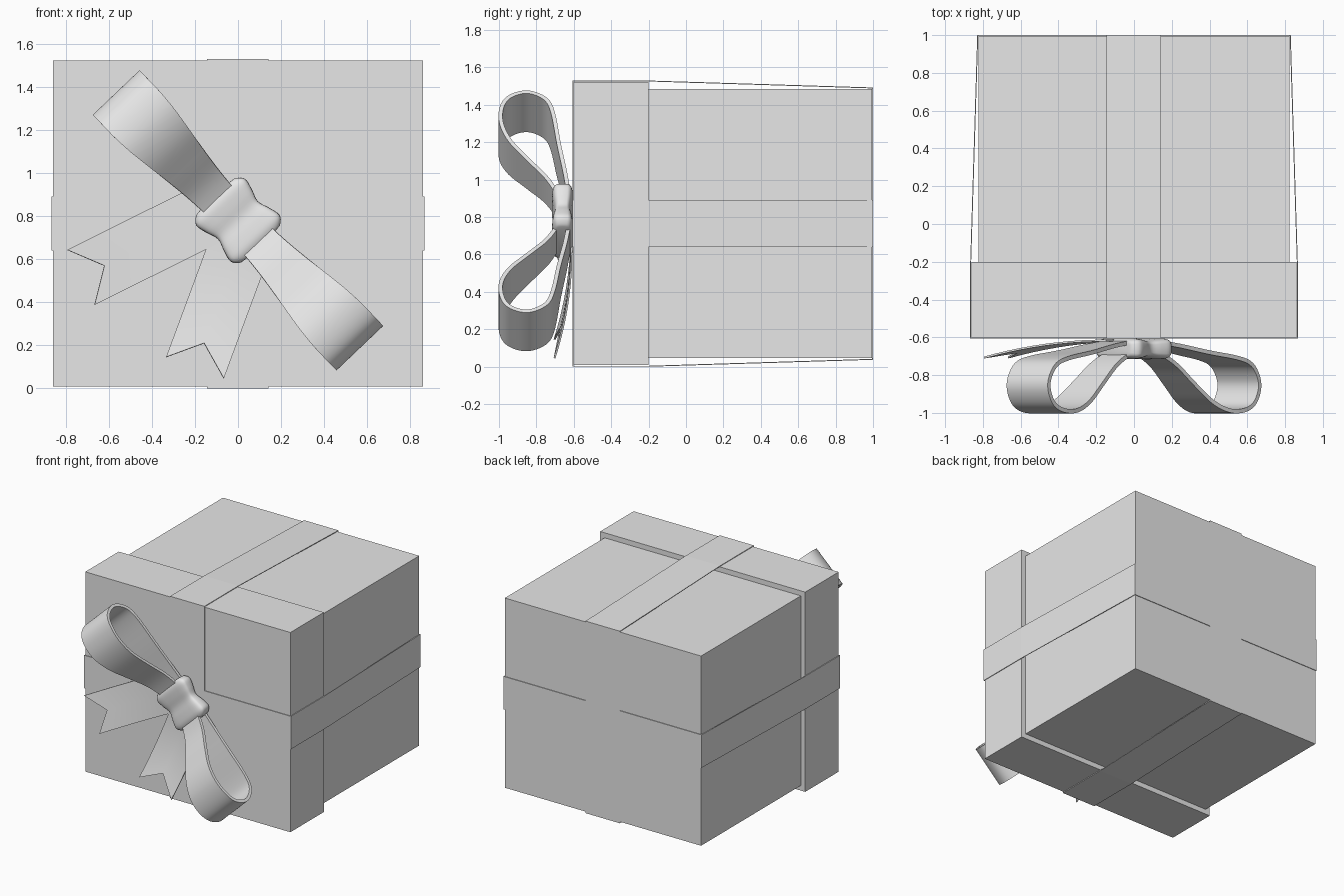
import bpy, bmesh, math
from mathutils import Vector

cube = bpy.data.objects.get("Cube")
if cube:
    bpy.data.objects.remove(cube, do_unlink=True)

grey = bpy.data.materials.new("plain_grey")
grey.use_nodes = True
grey.diffuse_color = (0.8, 0.8, 0.8, 1)
grey.node_tree.nodes["Principled BSDF"].inputs["Base Color"].default_value = (0.8, 0.8, 0.8, 1)

MID = 0.765                      # height of the box centre
KNOT = Vector((0, 0, 0.78))      # bow centre
ALONG = Vector((-0.69, 0, 0.724))
ACROSS = Vector((0.724, 0, 0.69))


def loft(name, rows, close_rows=False, close_cols=False, caps=False, thick=0, smooth=True):
    """Skin a grid of points, optionally wrapped in either direction."""
    bm = bmesh.new()
    grid = [[bm.verts.new(p) for p in row] for row in rows]
    n, m = len(grid), len(grid[0])
    for i in range(n if close_rows else n - 1):
        for j in range(m if close_cols else m - 1):
            a, b = grid[i], grid[(i + 1) % n]
            k = (j + 1) % m
            bm.faces.new((a[j], a[k], b[k], b[j]))
    if caps:
        bm.faces.new(grid[0])
        bm.faces.new(grid[-1])
    bmesh.ops.recalc_face_normals(bm, faces=bm.faces)
    mesh = bpy.data.meshes.new(name)
    bm.to_mesh(mesh)
    bm.free()
    ob = bpy.data.objects.new(name, mesh)
    bpy.context.collection.objects.link(ob)
    mesh.materials.append(grey)
    if thick:
        mod = ob.modifiers.new("Thickness", "SOLIDIFY")
        mod.thickness, mod.offset = thick, 0
    if smooth:
        bpy.ops.object.select_all(action="DESELECT")
        ob.select_set(True)
        bpy.context.view_layer.objects.active = ob
        if thick:
            bpy.ops.object.modifier_apply(modifier="Thickness")
        bpy.ops.object.shade_smooth_by_angle(angle=math.radians(40))
    return ob


def box(name, hx, y0, y1, hz):
    rows = [[(sx * hx, y, MID + sz * hz) for sx, sz in ((-1, -1), (1, -1), (1, 1), (-1, 1))]
            for y in (y0, y1)]
    return loft(name, rows, close_cols=True, caps=True, smooth=False)


def band(name, a, b, lo, hi, vertical):
    """Flat ribbon round the box, wide at the lid and narrower at the back."""
    rows = []
    outline = ((-a, -0.606), (a, -0.606), (a, -0.2), (b, 1.0), (-b, 1.0), (-a, -0.2))
    for s, y in outline:
        s_in = s - math.copysign(0.005, s)
        y_in = y + (0.005 if y < -0.5 else -0.005 if y > 0.5 else 0)
        ring = ((s, y, lo), (s, y, hi), (s_in, y_in, hi), (s_in, y_in, lo))
        rows.append([(w, v, MID + r) if vertical else (r, v, w) for r, v, w in ring])
    return loft(name, rows, close_rows=True, close_cols=True, smooth=False)


def curve(points, steps=5):
    """Smooth path through the points."""
    pts = [Vector(p) for p in points]
    pts = [2 * pts[0] - pts[1]] + pts + [2 * pts[-1] - pts[-2]]
    out = []
    for p0, p1, p2, p3 in zip(pts, pts[1:], pts[2:], pts[3:]):
        for k in range(steps):
            t = k / steps
            out.append(p1 + (p2 - p0) * t / 2 + (2 * p0 - 5 * p1 + 4 * p2 - p3) * t * t / 2
                       + (3 * p1 - p0 - 3 * p2 + p3) * t ** 3 / 2)
    return out + [pts[-2]]


# Box, lid and the two ribbons round it
box("box_body", 0.823, -0.5, 0.995, 0.719)
box("box_lid", 0.86, -0.601, -0.2, 0.757)
band("vertical_ribbon", 0.765, 0.728, -0.145, 0.142, True)
band("horizontal_ribbon", 0.867, 0.83, 0.64, 0.89, False)

# Bow loops: distance from the knot, depth, half width
LOOP = [(0.06, -0.62, 0.085), (0.25, -0.645, 0.1), (0.45, -0.68, 0.125), (0.65, -0.71, 0.146),
        (0.75, -0.745, 0.15), (0.803, -0.82, 0.15), (0.803, -0.89, 0.15), (0.76, -0.957, 0.15),
        (0.68, -0.988, 0.15), (0.58, -0.986, 0.143), (0.47, -0.94, 0.128), (0.35, -0.845, 0.11),
        (0.22, -0.74, 0.095), (0.06, -0.66, 0.085)]
for name, side in (("right_bow_loop", 1), ("left_bow_loop", -1)):
    rows = []
    for u, y, w in curve(LOOP):
        centre = KNOT + ALONG * u * side + Vector((0, y, 0))
        rows.append([centre - ACROSS * w, centre + ACROSS * w])
    loft(name, rows, thick=0.022)

# Ribbon tails with a notched end
TAILS = (("side_tail", (-0.73, 0.515), (0.895, 0.445), 0.72, -0.617),
         ("lower_tail", (-0.2, 0.095), (0.347, 0.938), 0.6, -0.613))
for name, (ex, ez), (dx, dz), length, y0 in TAILS:
    rows = []
    for i in range(11):
        row = []
        for s in (-1, 0, 1):
            reach = length - (0.122 if s == 0 else 0)
            d = reach * i / 10
            back = length - d
            y = y0 - 0.09 * (d / length) ** 2
            row.append((ex + dx * back + dz * s * 0.143, y, ez + dz * back - dx * s * 0.143))
        rows.append(row)
    loft(name, rows, thick=0.01)

# Knot: rounded block pinched round its middle
HALF = [(0.155, 0.1, 0.03), (0.148, 0.13, 0.045), (0.115, 0.157, 0.056), (0.06, 0.146, 0.052),
        (0, 0.128, 0.043)]
stations = [(-u, w, d) for u, w, d in HALF] + HALF[-2::-1]
rows = []
for u, w, d in curve(stations, 4):
    ring = []
    for k in range(32):
        a = math.tau * k / 32
        c, s = math.cos(a), math.sin(a)
        p = math.copysign(abs(c) ** 0.45, c) * w
        q = math.copysign(abs(s) ** 0.45, s) * d
        ring.append(KNOT + ALONG * u + ACROSS * p + Vector((0, -0.66 + q, 0)))
    rows.append(ring)
loft("bow_knot", rows, close_cols=True, caps=True)
